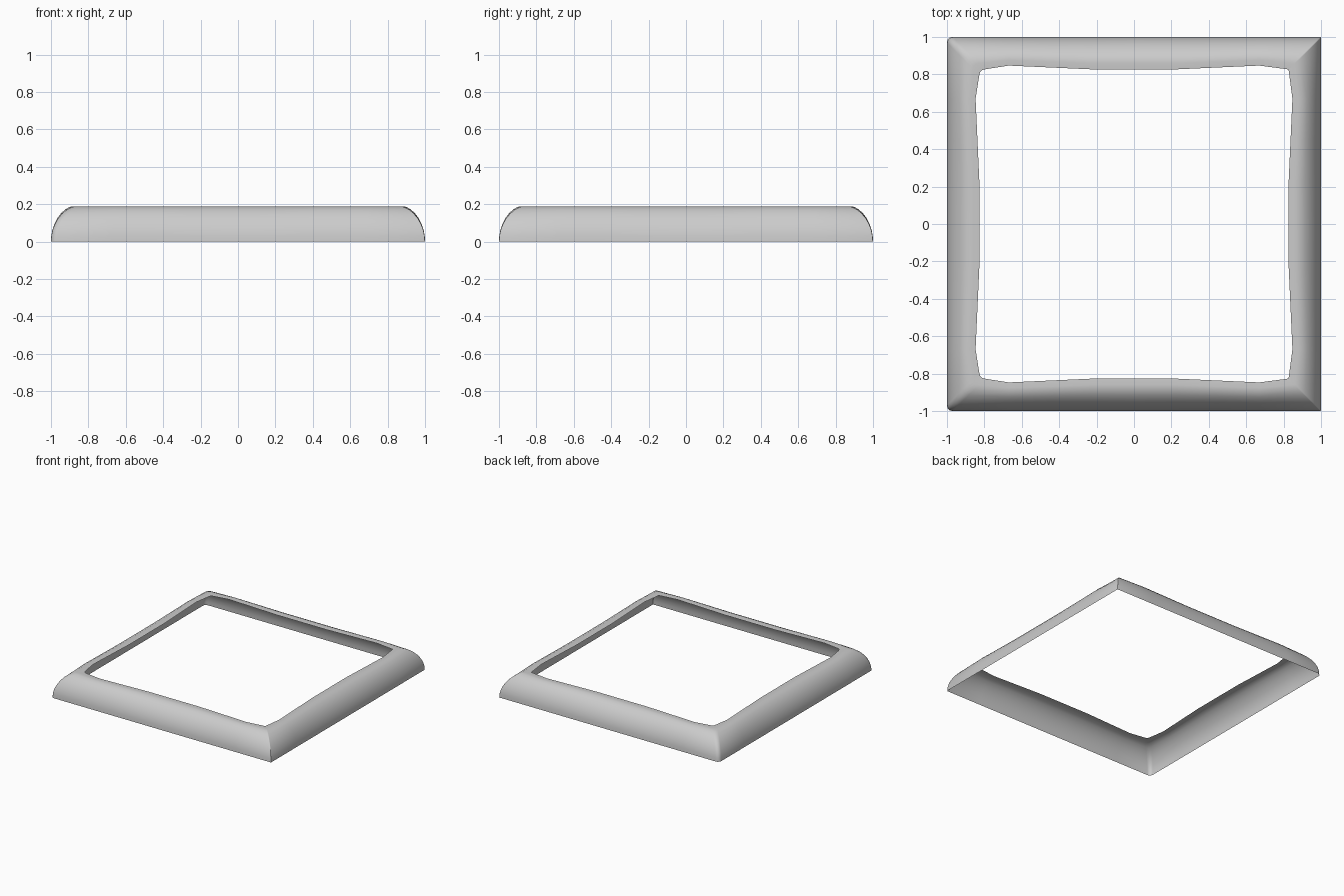
import bpy, bmesh, math

if "Cube" in bpy.data.objects:
    bpy.data.objects.remove(bpy.data.objects["Cube"])

# Cross-section of the hollow rim: (inset from the outer edge, height)
PROFILE = [(0, 0), (0.002, 0.03), (0.008, 0.06), (0.02, 0.092), (0.038, 0.124),
           (0.06, 0.15), (0.086, 0.172), (0.115, 0.186), (0.14, 0.188), (0.173, 0.186)]
FULL = PROFILE[-1][0]
ALONG = [-0.67, -0.45, -0.23, 0, 0.23, 0.45, 0.67]


def width(s):
    """Rim width, slightly narrower near the corners than mid-side."""
    s = abs(s)
    return FULL if s <= 0.23 else FULL - 0.02 * (s - 0.23) / 0.44


def ring(inset, z):
    pts = []
    for k in range(4):
        a = k * math.pi / 2
        c, n = round(math.cos(a)), round(math.sin(a))
        side = [(1 - inset * width(s) / FULL, s) for s in ALONG]
        # corner at the end of this side: left ones are rounded off
        h = 1 - inset
        r = 0.03 if k in (1, 2) else 0.005
        for i in range(4):
            t = i * math.pi / 6
            side.append((h - r + r * math.cos(t), h - r + r * math.sin(t)))
        pts += [(x * c - y * n, x * n + y * c, z) for x, y in side]
    return pts


# Open shell lofted through the rings
bm = bmesh.new()
rings = [[bm.verts.new(p) for p in ring(d, z)] for d, z in PROFILE]
for lo, hi in zip(rings, rings[1:]):
    n = len(lo)
    for i in range(n):
        j = (i + 1) % n
        bm.faces.new((lo[i], lo[j], hi[j], hi[i]))
for f in bm.faces:
    f.smooth = True
me = bpy.data.meshes.new("rounded_rim")
bm.to_mesh(me)
bm.free()
rim = bpy.data.objects.new("rounded_rim", me)
bpy.context.collection.objects.link(rim)
